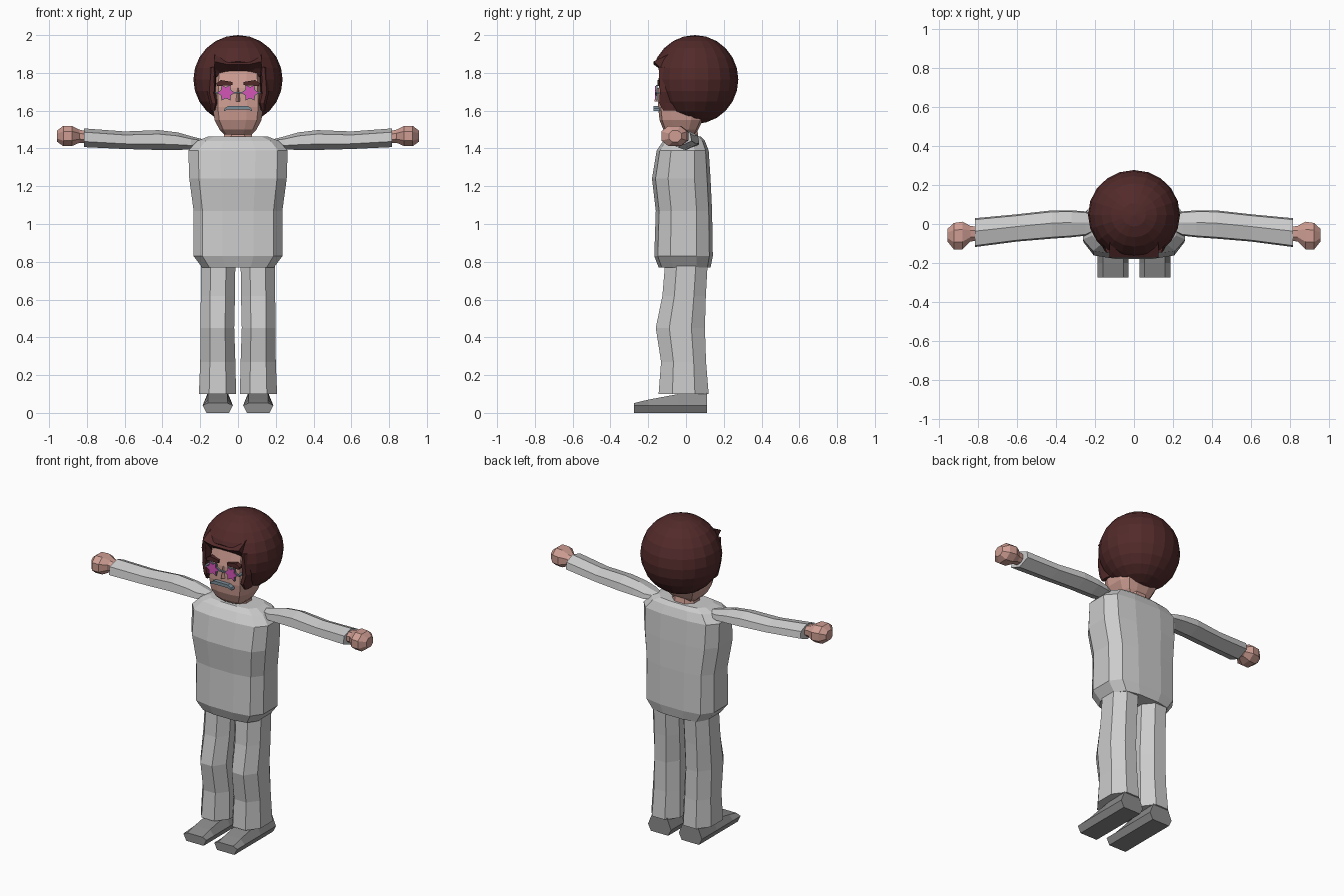
import bpy, bmesh, math

if "Cube" in bpy.data.objects:
    bpy.data.objects.remove(bpy.data.objects["Cube"])


def material(name, rgb):
    m = bpy.data.materials.new(name)
    m.diffuse_color = (*rgb, 1)
    m.use_nodes = True
    m.node_tree.nodes["Principled BSDF"].inputs["Base Color"].default_value = m.diffuse_color
    return m


HAIR = material("dark brown hair", (0.085, 0.023, 0.023))
SKIN = material("skin", (0.62, 0.34, 0.29))
CLOTH = material("light grey cloth", (0.6, 0.6, 0.6))
SHOE = material("grey shoe", (0.26, 0.26, 0.26))
PINK = material("pink lens", (0.65, 0.09, 0.47))
FRAME = material("blue grey", (0.2, 0.27, 0.32))

OCT = [(1, -.45), (1, .45), (.45, 1), (-.45, 1), (-1, .45), (-1, -.45), (-.45, -1), (.45, -1)]
BODY = [(1, -.45), (1, .45), (.8, .88), (.35, 1), (-.35, 1), (-.8, .88),
        (-1, .45), (-1, -.45), (-.8, -.88), (-.35, -1), (.35, -1), (.8, -.88)]
HEX = [(1, -.35), (.9, .5), (.1, 1), (-.9, .6), (-1, -.4), (0, -1)]


def loft(name, rings, mat, mirror=False):
    """Skin a list of equal-length point rings and cap both ends."""
    bm = bmesh.new()
    vs = [[bm.verts.new(p) for p in r] for r in rings]
    n = len(rings[0])
    for a, b in zip(vs, vs[1:]):
        for i in range(n):
            j = (i + 1) % n
            bm.faces.new((a[i], a[j], b[j], b[i]))
    bm.faces.new(vs[0])
    bm.faces.new(vs[-1])
    bmesh.ops.recalc_face_normals(bm, faces=bm.faces)
    me = bpy.data.meshes.new(name)
    bm.to_mesh(me)
    bm.free()
    me.materials.append(mat)
    ob = bpy.data.objects.new(name, me)
    bpy.context.collection.objects.link(ob)
    if mirror:
        mod = ob.modifiers.new("mirror", 'MIRROR')
        mod.use_mirror_merge = False
    return ob


def stack(section, rows):
    """Horizontal rings from rows of z, x min, x max, y min, y max."""
    return [[((a + b) / 2 + u * (b - a) / 2, (c + d) / 2 + v * (d - c) / 2, z)
             for u, v in section] for z, a, b, c, d in rows]


def along_x(section, rows):
    """Upright rings from rows of x, y min, y max, z min, z max."""
    return [[(x, (a + b) / 2 + u * (b - a) / 2, (c + d) / 2 + v * (d - c) / 2)
             for u, v in section] for x, a, b, c, d in rows]


def prism(name, outline, y0, y1, mat, mirror=False):
    """Extrude an x-z outline from y0 to y1."""
    return loft(name, [[(x, y, z) for x, z in outline] for y in (y0, y1)], mat, mirror)


# Shirt
loft("torso", stack(BODY, [
    (.77, -.19, .19, -.145, .13), (.83, -.235, .235, -.168, .142),
    (1.07, -.235, .235, -.16, .138), (1.24, -.258, .258, -.18, .13),
    (1.39, -.263, .263, -.155, .12), (1.44, -.215, .215, -.12, .10),
    (1.462, -.16, .16, -.09, .08)]), CLOTH)
loft("sleeve", along_x(HEX, [
    (.19, -.03, .04, 1.41, 1.45), (.25, -.06, .065, 1.395, 1.465),
    (.32, -.068, .07, 1.392, 1.485), (.42, -.075, .07, 1.392, 1.497),
    (.60, -.09, .05, 1.397, 1.49), (.815, -.118, .03, 1.407, 1.506)]), CLOTH, True)

# Hands
loft("hand", along_x(OCT, [
    (.80, -.085, -.015, 1.43, 1.49), (.84, -.09, -.01, 1.43, 1.50),
    (.88, -.13, .012, 1.412, 1.52), (.925, -.13, .005, 1.412, 1.52),
    (.957, -.09, -.025, 1.435, 1.495)]), SKIN, True)

# Trousers and shoes
loft("trouser_leg", stack(OCT, [
    (.10, .01, .207, -.145, .12), (.27, .014, .2, -.132, .106),
    (.45, .02, .198, -.16, .10), (.62, .016, .197, -.125, .105),
    (.80, .014, .195, -.11, .115)]), CLOTH, True)
loft("shoe", [[(.107 + u * w, y, z) for u, w, z in (
    (-1, .06, 0), (1, .06, 0), (1, .08, .04), (1, .052, h), (-1, .052, h), (-1, .08, .04))]
    for y, h in ((-.275, .052), (-.2, .07), (-.04, .10), (.11, .108))], SHOE, True)

# Neck and head
loft("neck", stack(OCT, [(1.43, -.08, .08, -.07, .07), (1.5, -.07, .07, -.06, .06)]), SKIN)
loft("head", stack(BODY, [
    (1.475, -.075, .075, -.095, .05), (1.50, -.098, .098, -.12, .065),
    (1.55, -.124, .124, -.14, .09), (1.62, -.134, .134, -.148, .10),
    (1.72, -.13, .13, -.145, .11), (1.81, -.125, .125, -.125, .11)]), SKIN)
loft("nose", [[(-.022, -.13, 1.645), (.022, -.13, 1.645), (0, -.168, 1.65)],
              [(-.01, -.13, 1.72), (.01, -.13, 1.72), (0, -.15, 1.72)]], SKIN)

# Round hair with an opening for the face
bpy.ops.mesh.primitive_uv_sphere_add(segments=20, ring_count=12, location=(0, .047, 1.765))
hair = bpy.context.object
hair.name = "hair"
hair.scale = (.236, .23, .235)
hair.data.materials.append(HAIR)
cutter = loft("face_cutter", [[(-w, y, 1.45), (w, y, 1.45), (w, y, top), (-w, y, top)]
                              for y, w, top in ((-.25, .145, 1.98), (-.10, .118, 1.78),
                                                (-.05, .112, 1.775))], HAIR)
cut = hair.modifiers.new("face opening", 'BOOLEAN')
cut.operation = 'DIFFERENCE'
cut.solver = 'EXACT'
cut.object = cutter
bpy.ops.object.modifier_apply(modifier=cut.name)
bpy.data.objects.remove(cutter)

# Overhanging fringe and side locks
loft("fringe", [[(x, -.172, z), (x, -.07, 1.91), (x, -.085, 1.78)]
                for x, z in ((-.125, 1.86), (-.06, 1.845), (.06, 1.845), (.125, 1.86))], HAIR)
loft("side_lock", stack(OCT, [
    (1.60, .122, .145, -.12, -.05), (1.64, .105, .15, -.142, -.04),
    (1.70, .118, .165, -.138, -.04), (1.83, .118, .15, -.145, -.04)]), HAIR, True)

# Eyebrows and mouth
prism("eyebrow", [(.03, 1.735), (.11, 1.73), (.115, 1.745), (.09, 1.762), (.03, 1.752)],
      -.152, -.12, HAIR, True)
prism("mouth", [(-.075, 1.597), (-.055, 1.606), (.055, 1.606), (.075, 1.597),
                (.07, 1.612), (.05, 1.626), (-.05, 1.626), (-.07, 1.612)],
      -.172, -.13, FRAME)


# Star glasses
def star(r):
    return [(.064 + (r if i % 2 == 0 else r * .62) * math.cos(i * math.pi / 6),
             1.695 + (r if i % 2 == 0 else r * .62) * math.sin(i * math.pi / 6))
            for i in range(12)]


prism("glasses_frame", star(.048), -.160, -.150, FRAME, True)
prism("glasses_lens", star(.042), -.164, -.159, PINK, True)
prism("glasses_bridge", [(-.026, 1.69), (.026, 1.69), (.026, 1.698), (-.026, 1.698)],
      -.163, -.153, FRAME)
prism("glasses_arm", [(.108, 1.69), (.122, 1.69), (.122, 1.7), (.108, 1.7)],
      -.158, -.08, FRAME, True)
